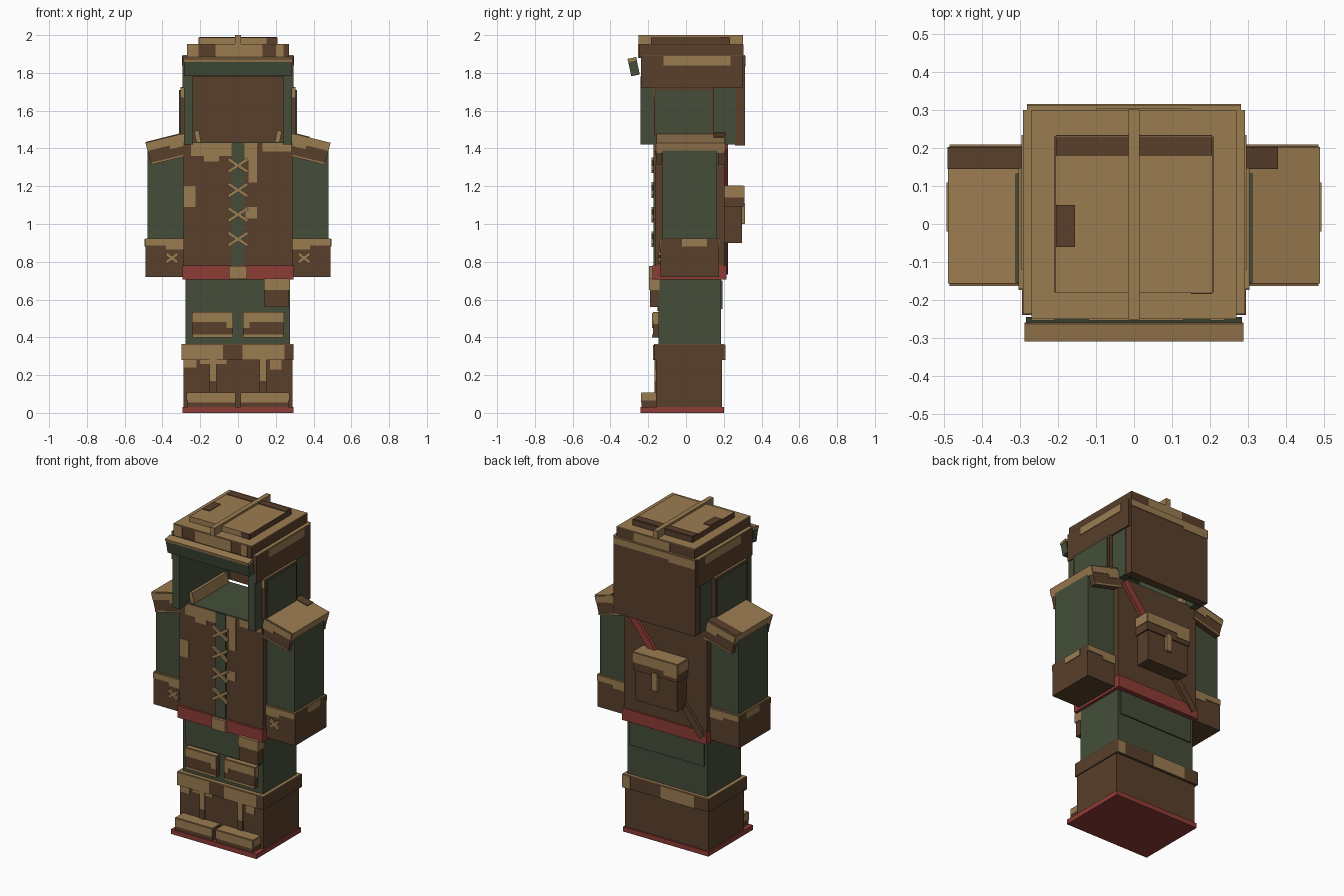
import bpy
import bmesh
from math import radians
from mathutils import Matrix, Vector

starter = bpy.data.objects.get("Cube")
if starter:
    bpy.data.objects.remove(starter, do_unlink=True)


def flat_material(name, red, green, blue):
    mat = bpy.data.materials.new(name)
    mat.use_nodes = True
    mat.diffuse_color = (red, green, blue, 1)
    shader = mat.node_tree.nodes["Principled BSDF"]
    shader.inputs["Base Color"].default_value = mat.diffuse_color
    shader.inputs["Roughness"].default_value = 1
    return mat


BROWN = flat_material("leather_brown", .1, .05, .025)
TAN = flat_material("worn_tan", .33, .2, .083)
GREEN = flat_material("cloth_green", .058, .076, .042)
RED = flat_material("sash_red", .27, .045, .036)


def block(name, color, x, y, z, tilt=0, axis="Y", pivot=None, turn=None, side=1):
    """Box between limits, turned about a pivot, flipped to the other side if asked."""
    low, high = Vector((x[0], y[0], z[0])), Vector((x[1], y[1], z[1]))
    middle = (low + high) / 2
    if turn is None:
        hinge = Matrix.Translation(pivot or middle)
        turn = hinge @ Matrix.Rotation(radians(tilt), 4, axis) @ hinge.inverted()
    bm = bmesh.new()
    bmesh.ops.create_cube(bm, size=1)
    for vert in bm.verts:
        spot = middle + Vector(a * b for a, b in zip(vert.co, high - low))
        vert.co = turn @ spot
        vert.co.x *= side
    bmesh.ops.recalc_face_normals(bm, faces=bm.faces)
    mesh = bpy.data.meshes.new(name)
    bm.to_mesh(mesh)
    bm.free()
    mesh.materials.append(color)
    obj = bpy.data.objects.new(name, mesh)
    bpy.context.collection.objects.link(obj)
    return {"name": name, "limits": (x, y, z), "turn": turn, "side": side}


FACES = {"right": (0, 0), "left": (0, 1), "front": (1, 0), "back": (1, 1), "top": (2, 1)}


def patch(part, face, color=TAN, across=None, up=None):
    """Thin coloured plate lying on one face of a block."""
    axis, end = FACES[face]
    limits = list(part["limits"])
    first, second = [i for i in range(3) if i != axis]
    limits[first] = across or limits[first]
    limits[second] = up or limits[second]
    level = limits[axis][end]
    limits[axis] = (level, level + .004) if end else (level - .004, level)
    block(part["name"] + "_" + face + "_patch", color, *limits,
          turn=part["turn"], side=part["side"])


def cross(name, x, y, z, length, angle):
    """Pair of crossed lacing cords."""
    for tilt in (angle, -angle):
        block(name, TAN, x=(x - length, x + length), y=(y, y + .01),
              z=(z - .009, z + .009), tilt=tilt)


# Boots
block("red_sole", RED, x=(-.295, .295), y=(-.24, .2), z=(0, .03))
boots = block("boots", BROWN, x=(-.288, .288), y=(-.16, .19), z=(.03, .36))
patch(boots, "front", across=(-.288, -.22), up=(.24, .28))
patch(boots, "front", across=(.17, .23), up=(.23, .28))
patch(boots, "front", across=(-.2, -.06), up=(.26, .28))
cuff = block("boot_cuff", BROWN, x=(-.3, .295), y=(-.17, .205), z=(.28, .36))
patch(cuff, "front", across=(-.3, -.08))
patch(cuff, "front", across=(.025, .245))
patch(cuff, "back", across=(-.2, .03))
patch(cuff, "back", across=(.24, .295))
patch(cuff, "top")
for side in (1, -1):
    toe = block("toe_cap", BROWN, x=(.012, .268), y=(-.235, -.16), z=(.03, .105), side=side)
    patch(toe, "front", up=(.055, .105))
    patch(toe, "left", up=(.065, .105))
    patch(toe, "top")
    block("boot_strap", TAN, x=(.115, .15), y=(-.168, -.16), z=(.17, .28), side=side)
    block("boot_strap_end", BROWN, x=(.115, .15), y=(-.168, -.16), z=(.1, .17), side=side)

# Trousers with knee pads and a hip pouch
block("trousers", GREEN, x=(-.278, .275), y=(-.145, .185), z=(.34, .72))
block("front_flap", GREEN, x=(-.26, .26), y=(-.152, -.14), z=(.54, .7))
block("seat_flap", GREEN, x=(-.26, .26), y=(.18, .193), z=(.55, .7))
for side in (1, -1):
    knee = block("knee_pad", BROWN, x=(.027, .24), y=(-.175, -.145), z=(.4, .53), side=side)
    patch(knee, "front", up=(.48, .53))
    patch(knee, "front", up=(.4, .415))
    patch(knee, "front", across=(.027, .06), up=(.45, .48))
    patch(knee, "left", up=(.47, .53))
    patch(knee, "top")
pouch = block("hip_pouch", BROWN, x=(.14, .27), y=(-.19, -.14), z=(.56, .7))
lid = block("hip_pouch_lid", TAN, x=(.137, .275), y=(-.196, -.14), z=(.65, .712))

# Jacket
jacket = block("jacket", BROWN, x=(-.288, .288), y=(-.165, .203), z=(.74, 1.43))
patch(jacket, "top", GREEN)
for inner, outer, bottom in ((-.25, -.035, 1.36), (-.18, -.1, 1.33), (.035, .1, 1.34),
                             (.055, .1, 1.22), (.13, .28, 1.385)):
    patch(jacket, "front", across=(inner, outer), up=(bottom, 1.43))
patch(jacket, "front", across=(-.288, -.225), up=(1.09, 1.2))
patch(jacket, "front", across=(.04, .1), up=(1.03, 1.09))
block("jacket_placket", GREEN, x=(-.035, .035), y=(-.172, -.16), z=(.78, 1.43))
for row in range(4):
    cross("jacket_lacing", 0, -.182, .92 + row * .13, .062, 33)
for side in (1, -1):
    block("collar_wing", TAN, x=(.2, .225), y=(-.155, .19), z=(1.42, 1.495),
          tilt=12, side=side)

# Belt
block("red_belt", RED, x=(-.293, .293), y=(-.178, .215), z=(.705, .78))
block("belt_buckle", TAN, x=(-.048, .048), y=(-.195, -.17), z=(.708, .778))

# Arms, cuffs and tilted shoulder pads
for side in (1, -1):
    block("sleeve", GREEN, x=(.28, .48), y=(-.125, .165), z=(.9, 1.42), side=side)
    wrist = block("sleeve_cuff", BROWN, x=(.287, .49), y=(-.135, .175), z=(.72, .92), side=side)
    for face in ("front", "back"):
        patch(wrist, face, up=(.885, .92))
        patch(wrist, face, across=(.287, .38), up=(.865, .885))
    patch(wrist, "left", across=(-.02, .11), up=(.88, .92))
    patch(wrist, "top")
    cross("cuff_lacing", side * .35, -.146, .82, .038, 38)
    corner = (.49, 0, 1.43)
    pad = block("shoulder_pad", TAN, x=(.285, .49), y=(-.157, .203), z=(1.375, 1.43),
                tilt=14, pivot=corner, side=side)
    patch(pad, "top", BROWN, across=(.285, .375 if side > 0 else .49), up=(.145, .203))
    for face, depth in (("front", (-.16, -.13)), ("back", (.17, .205))):
        flap = block("shoulder_flap", BROWN, x=(.29, .488), y=depth, z=(1.31, 1.425),
                     tilt=14, pivot=corner, side=side)
        patch(flap, face, up=(1.385, 1.425))
        patch(flap, face, across=(.29, .37), up=(1.365, 1.385))
        patch(flap, face, up=(1.31, 1.32))

# Back satchel and its diagonal strap
block("satchel_strap_upper", RED, x=(-.02, .38), y=(.2, .224), z=(1.22, 1.27),
      tilt=-51, pivot=(0, 0, 1.08))
strap_spots = ((.13, 1.26, .19, RED), (-.19, .84, .12, BROWN))
for obj in [o for o in bpy.data.objects if o.name.startswith("satchel_strap")]:
    bpy.data.objects.remove(obj, do_unlink=True)
for x, z, reach, color in strap_spots:
    block("satchel_strap", color, x=(x - reach, x + reach), y=(.2, .222),
          z=(z - .022, z + .022), tilt=-52)
block("satchel", BROWN, x=(-.145, .145), y=(.2, .297), z=(.9, 1.15))
cover = block("satchel_cover", BROWN, x=(-.155, .155), y=(.2, .305), z=(1.09, 1.2))
for face in ("left", "right", "back"):
    patch(cover, face, up=(1.14, 1.2))
patch(cover, "back", across=(-.155, -.06), up=(1.115, 1.14))
patch(cover, "top")
block("satchel_clasp", TAN, x=(-.02, .02), y=(.29, .313), z=(1, 1.11))

# Hood, open at the face
crown = block("hood_crown", BROWN, x=(-.293, .293), y=(-.237, .3), z=(1.78, 1.89))
patch(crown, "top")
for face in ("left", "right"):
    patch(crown, face, across=(-.12, .235), up=(1.84, 1.89))
rear = block("hood_back", BROWN, x=(-.282, .282), y=(.26, .312), z=(1.415, 1.89))
patch(rear, "back", up=(1.85, 1.89))
patch(rear, "back", across=(-.282, -.1), up=(1.835, 1.85))
patch(rear, "top")
for side in (1, -1):
    block("hood_side", GREEN, x=(.237, .285), y=(-.24, .265), z=(1.42, 1.78), side=side)
    block("hood_side_band", BROWN, x=(.28, .293), y=(-.237, .3), z=(1.72, 1.79), side=side)
    ear = block("ear_frame", BROWN, x=(.28, .305), y=(-.17, .148), z=(1.475, 1.722), side=side)
    patch(ear, "front", up=(1.67, 1.722))
    patch(ear, "top")
    block("ear_panel", GREEN, x=(.29, .312), y=(-.155, .133), z=(1.48, 1.71), side=side)

# Tilted brim
hinge = (0, -.277, 1.833)
block("brim", GREEN, x=(-.285, .285), y=(-.3, -.254), z=(1.786, 1.866),
      tilt=12, axis="X", pivot=hinge)
block("brim_edge", TAN, x=(-.288, .288), y=(-.301, -.253), z=(1.862, 1.88),
      tilt=12, axis="X", pivot=hinge)

# Stacked cap layers and crest
layer = block("cap_lower_layer", BROWN, x=(-.27, .27), y=(-.25, .3), z=(1.88, 1.95))
patch(layer, "top")
patch(layer, "front", across=(-.27, -.21))
patch(layer, "front", across=(-.12, .13))
patch(layer, "front", across=(.2, .24))
patch(layer, "back", across=(-.1, .15))
upper = block("cap_upper_layer", TAN, x=(-.205, .205), y=(-.18, .23), z=(1.94, 1.987))
patch(upper, "top", BROWN, up=(.18, .228))
patch(upper, "top", BROWN, across=(-.205, -.155), up=(-.06, .05))
patch(upper, "front", BROWN, across=(.15, .205))
for face in ("left", "right", "back"):
    patch(upper, face, BROWN)
block("cap_crest", TAN, x=(-.015, .015), y=(-.252, .302), z=(1.945, 2))
